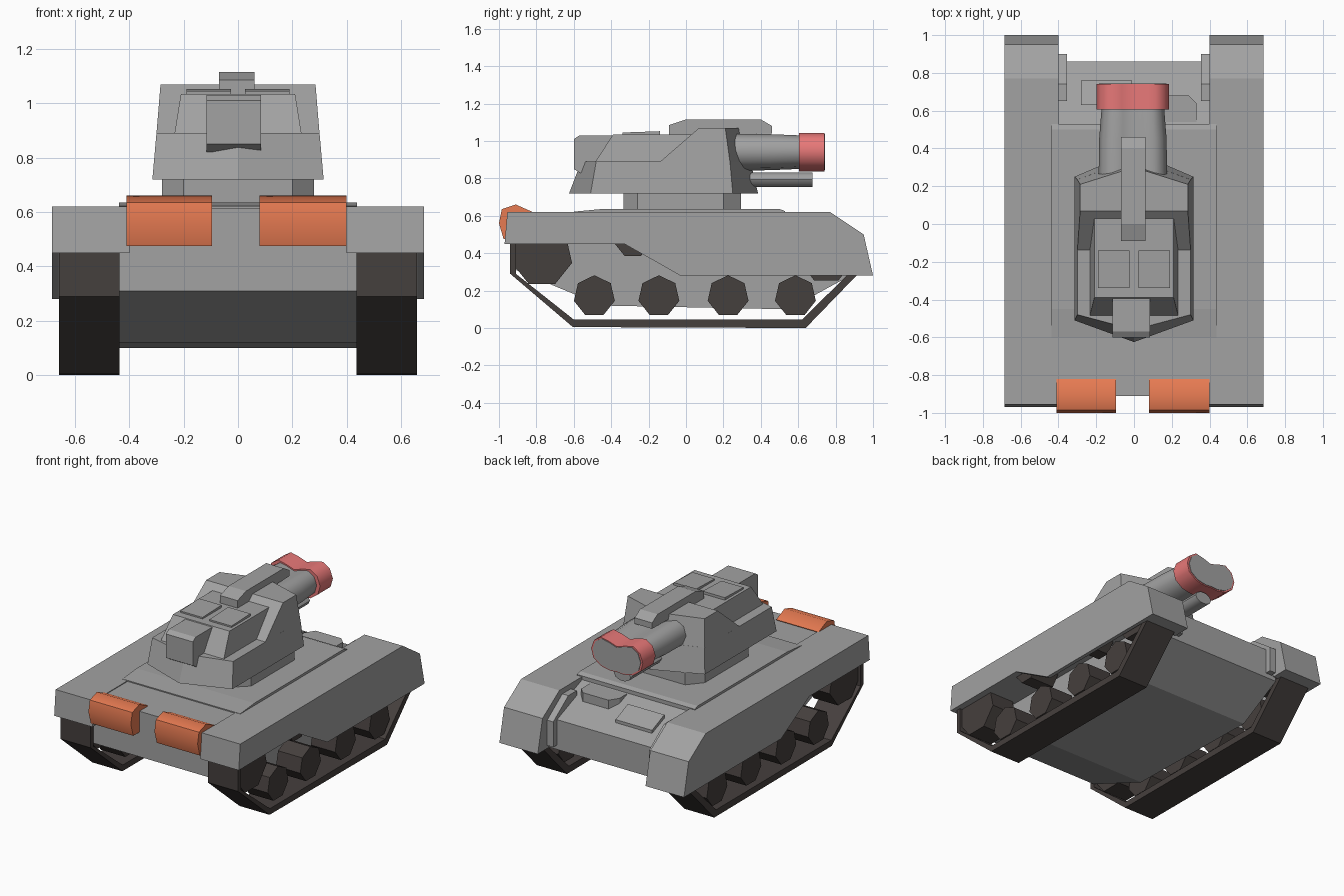
import bpy, bmesh, math

cube = bpy.data.objects.get("Cube")
if cube:
    bpy.data.objects.remove(cube, do_unlink=True)


def material(name, rgb):
    m = bpy.data.materials.new(name)
    m.use_nodes = True
    m.diffuse_color = (*rgb, 1)
    bsdf = m.node_tree.nodes["Principled BSDF"]
    bsdf.inputs["Base Color"].default_value = (*rgb, 1)
    bsdf.inputs["Roughness"].default_value = 0.8
    return m


GREY = material("armour grey", (0.36, 0.36, 0.36))
DARK = material("track brown", (0.06, 0.05, 0.047))
ORANGE = material("roll orange", (0.85, 0.21, 0.09))
RED = material("muzzle red", (0.85, 0.2, 0.2))


def loft(name, rings, mat, mirror=False, smooth=False):
    """Join matching rings of points into a capped solid."""
    bm = bmesh.new()
    vs = [[bm.verts.new(p) for p in ring] for ring in rings]
    n = len(rings[0])
    for a, b in zip(vs, vs[1:]):
        for i in range(n):
            j = (i + 1) % n
            bm.faces.new((a[i], a[j], b[j], b[i]))
    bm.faces.new(vs[0])
    bm.faces.new(vs[-1])
    bmesh.ops.recalc_face_normals(bm, faces=bm.faces[:])
    me = bpy.data.meshes.new(name)
    bm.to_mesh(me)
    bm.free()
    me.materials.append(mat)
    ob = bpy.data.objects.new(name, me)
    bpy.context.collection.objects.link(ob)
    if mirror:
        mod = ob.modifiers.new("Mirror", "MIRROR")
        mod.use_mirror_merge = False
    if smooth:
        bpy.ops.object.select_all(action="DESELECT")
        ob.select_set(True)
        bpy.context.view_layer.objects.active = ob
        bpy.ops.object.shade_smooth_by_angle(angle=math.radians(50))
    return ob


def prism(name, profile, x0, x1, mat, mirror=False, smooth=False):
    """Extrude a side profile (y, z) across x."""
    return loft(name, [[(x, y, z) for y, z in profile] for x in (x0, x1)], mat, mirror, smooth)


def box(name, x0, x1, y0, y1, z0, z1, mat, mirror=False):
    return prism(name, [(y0, z0), (y1, z0), (y1, z1), (y0, z1)], x0, x1, mat, mirror)


def both(half):
    """Complete a half outline (x, y) with its mirror image."""
    return half + [(-x, y) for x, y in reversed(half) if x]


def tiers(name, levels, mat):
    """Stack symmetric outlines given as (z, half outline)."""
    return loft(name, [[(x, y, z) for x, y in both(h)] for z, h in levels], mat)


# Hull and deck
prism("hull", [(-.91, .615), (-.91, .31), (-.45, .12), (.55, .1), (.86, .27),
               (.86, .47), (.53, .6), (.5, .615)], -.435, .435, GREY)
prism("deck_plate", [(-.6, .6), (-.6, .622), (-.45, .636), (.5, .636), (.53, .625), (.53, .58)],
      -.437, .437, GREY)

# Fenders with hanging side skirts
prism("fender", [(-.97, .45), (-.955, .62), (.77, .62), (.95, .5), (1, .28), (.88, .28), (.82, .45)],
      .4, .685, GREY, True)
prism("side_skirt", [(-.9, .46), (-.9, .45), (-.33, .45), (-.03, .28), (.95, .28), (.9, .46)],
      .66, .685, GREY, True)
prism("fender_rib", [(.65, .45), (.65, .585), (.74, .585), (.9, .47), (.9, .3), (.8, .3)],
      .355, .402, GREY, True)

# Tracks as one thin band each
outer = [(-.94, .46), (-.94, .29), (-.605, .005), (.64, 0), (.95, .32)]
inner = [(.9, .32), (.62, .045), (-.6, .045), (-.91, .29), (-.91, .46)]
prism("track", outer + inner, .435, .658, DARK, True)


def wheel(name, y, z, r):
    ring = [(y + r * math.sin(k * math.tau / 7), z + r * math.cos(k * math.tau / 7)) for k in range(7)]
    prism(name, ring, .46, .64, DARK, True)


for i, y in enumerate((-.49, -.145, .225, .585)):
    wheel(f"road_wheel_{i + 1}", y, .17, .112)
for i, y in enumerate((-.285, .25)):
    wheel(f"return_roller_{i + 1}", y, .475, .1)
wheel("front_sprocket", -.77, .385, .165)
wheel("rear_idler", .75, .39, .15)

# Rolls strapped to the front edge
roll = [(-.82, .62), (-.91, .66), (-.985, .635), (-1, .56), (-.975, .475), (-.9, .475)]
for side, x0, x1 in (("right", -.41, -.095), ("left", .08, .4)):
    prism(f"{side}_front_roll", roll, x0, x1, ORANGE, smooth=True)

# Fittings on the sloping rear plate
prism("rear_hatch", [(.63, .55), (.63, .585), (.76, .53), (.76, .49)], -.28, -.01, GREY)
loft("vision_box", [[(x, y, z) for x, y in ((.06, .54), (.06, .62), (.1, .68), (.29, .68), (.33, .64), (.33, .54))]
                    for z in (.5, .6)], GREY)

# Turret
ring = [(.2, -.335), (.28, -.26), (.28, .2), (.2, .295)]
tiers("turret_ring", [(.6, ring), (.73, ring)], GREY)
tiers("turret_base", [(.72, [(0, -.625), (.315, -.51), (.315, .25), (0, .385)]),
                      (.89, [(0, -.56), (.3, -.48), (.3, .235), (0, .345)])], GREY)
tiers("turret_rear", [(.888, [(.3, -.14), (.3, .235), (0, .345)]),
                      (1.07, [(.285, .07), (.285, .21), (0, .3)])], GREY)
tiers("turret_cabin", [(.88, [(.235, -.49), (.235, .1)]),
                       (1.035, [(.21, -.39), (.21, .1)])], GREY)
prism("front_sight_box", [(-.6, .85), (-.6, 1.01), (-.57, 1.03), (-.38, 1.03), (-.38, .83), (-.55, .82)],
      -.115, .085, GREY)
prism("roof_hatch", [(-.34, 1.02), (-.34, 1.045), (-.14, 1.052), (-.14, 1.02)], .025, .19, GREY, True)
prism("roof_beam", [(-.09, 1.03), (-.09, 1.085), (0, 1.115), (.4, 1.115), (.46, 1.08), (.46, 1.04)],
      -.07, .06, GREY)

# Twin-lobed gun: outline in x and z, scaled along its length
lobes = both([(0, 1.01), (.06, 1.03), (.12, 1.043), (.17, 1.01), (.192, .95),
              (.175, .89), (.12, .85), (.05, .836), (0, .84)])


def gun(name, sections, mat, smooth=True):
    rings = [[(x * s - .006, y, .945 + (z - .945) * s) for x, z in lobes] for y, s in sections]
    return loft(name, rings, mat, smooth=smooth)


gun("gun_barrel", [(.18, .95), (.45, .93), (.62, .86)], GREY)
gun("muzzle_sleeve", [(.605, 1), (.74, 1)], RED)
gun("muzzle_cap", [(.735, .93), (.744, .93)], GREY, False)
tube = [(.062 * math.cos(k * math.tau / 10), .793 + .04 * math.sin(k * math.tau / 10)) for k in range(10)]
loft("lower_tube", [[(x, y, z) for x, z in tube] for y in (.3, .675)], GREY, smooth=True)
